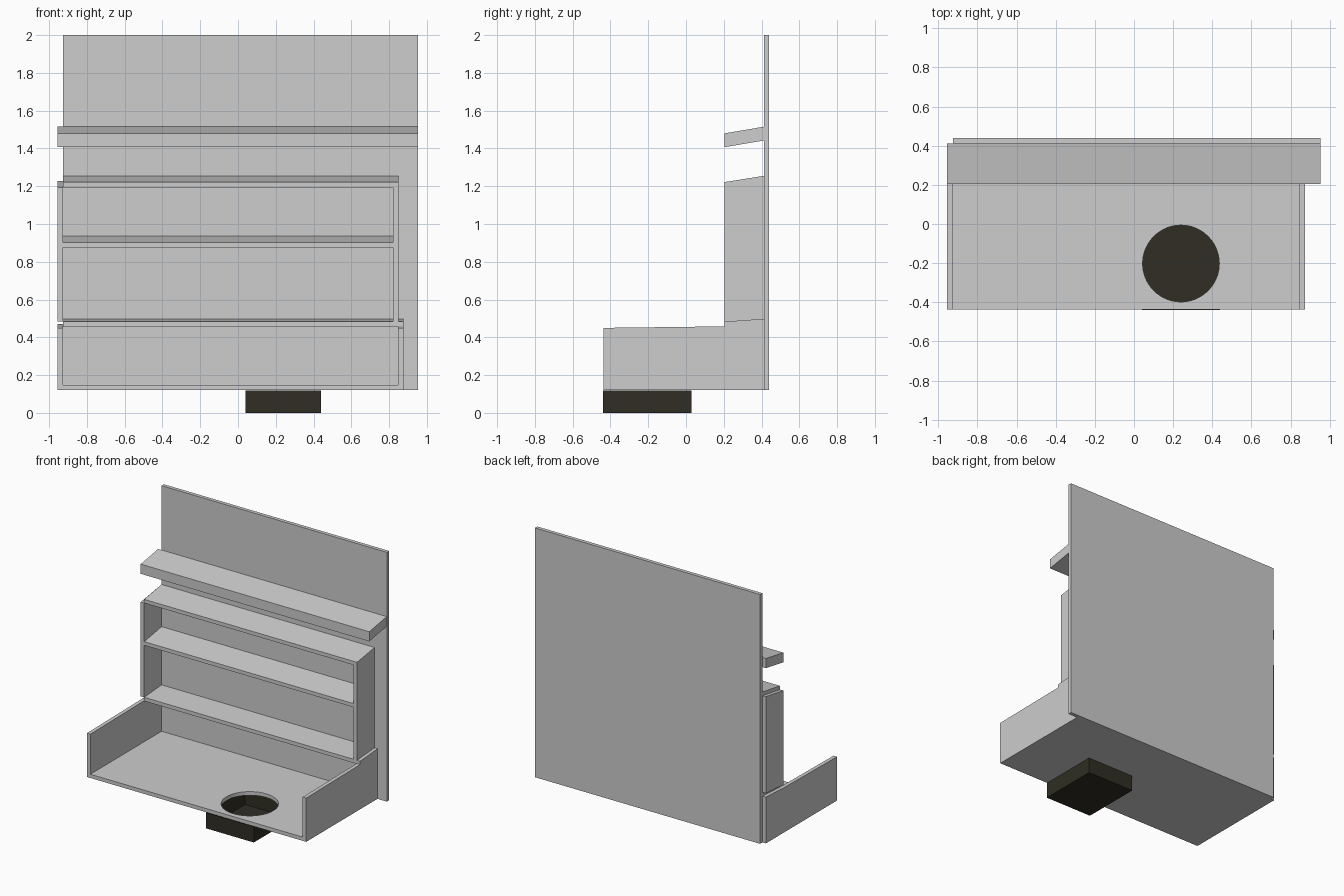
import bpy, bmesh

if "Cube" in bpy.data.objects:
    bpy.data.objects.remove(bpy.data.objects["Cube"])

def material(name, rgb):
    m = bpy.data.materials.new(name)
    m.diffuse_color = (*rgb, 1)
    m.use_nodes = True
    m.node_tree.nodes["Principled BSDF"].inputs["Base Color"].default_value = m.diffuse_color
    return m

GREY = material("light grey", (0.61, 0.61, 0.61))
DARK = material("dark olive", (0.029, 0.027, 0.017))

def finish(name, bm, mat):
    bmesh.ops.recalc_face_normals(bm, faces=bm.faces)
    me = bpy.data.meshes.new(name)
    bm.to_mesh(me)
    bm.free()
    me.materials.append(mat)
    ob = bpy.data.objects.new(name, me)
    bpy.context.collection.objects.link(ob)
    return ob

def board(name, x0, x1, profile, mat=GREY):
    """Extrude a (y, z) side profile from x0 to x1."""
    bm = bmesh.new()
    face = bm.faces.new([bm.verts.new((x0, y, z)) for y, z in profile])
    ext = bmesh.ops.extrude_face_region(bm, geom=[face])
    moved = [v for v in ext["geom"] if isinstance(v, bmesh.types.BMVert)]
    bmesh.ops.translate(bm, verts=moved, vec=(x1 - x0, 0, 0))
    return finish(name, bm, mat)

def box(name, x0, x1, y0, y1, z0, z1, mat=GREY):
    return board(name, x0, x1, [(y0, z0), (y1, z0), (y1, z1), (y0, z1)], mat)

FRONT, MID, BACK = -0.437, 0.205, 0.412   # depth lines
T = 0.028                                 # board thickness

def shelf(name, x0, x1, top_front, top_back, t=T):
    return board(name, x0, x1, [(MID, top_front - t), (BACK, top_back - t),
                                (BACK, top_back), (MID, top_front)])

# Back panel
box("back_panel", -0.926, 0.953, BACK, 0.44, 0.12, 2.0)

# Sloping shelves
shelf("upper_shelf", -0.955, 0.952, 1.48, 1.515, 0.073)
shelf("rack_top", -0.927, 0.85, 1.222, 1.255)
shelf("rack_middle_shelf", -0.927, 0.82, 0.903, 0.937)
shelf("rack_bottom_shelf", -0.927, 0.875, 0.483, 0.498)

# Rack and counter side panels
for side, rx, cx in (("left", -0.955, -0.955), ("right", 0.821, 0.846)):
    board("rack_side_" + side, rx, rx + T + 0.001,
          [(MID, 0.483), (BACK, 0.498), (BACK, 1.227), (MID, 1.194)])
    board("counter_side_" + side, cx, cx + T + 0.001,
          [(FRONT, 0.12), (BACK, 0.12), (BACK, 0.47), (MID, 0.458), (FRONT, 0.45)])

# Counter floor with a round basin opening
floor = box("counter_floor", -0.927, 0.846, FRONT, BACK, 0.12, 0.148)
bpy.ops.mesh.primitive_cylinder_add(vertices=64, radius=0.196, depth=0.2,
                                    location=(0.24, -0.202, 0.135))
cutter = bpy.context.object
cutter.name = "basin_cutter"
cutter.hide_render = True
cutter.hide_set(True)
cut = floor.modifiers.new("basin_hole", 'BOOLEAN')
cut.operation = 'DIFFERENCE'
cut.solver = 'EXACT'
cut.object = cutter

# Open rectangular basin below the counter
basin = box("basin", 0.04, 0.44, -0.44, 0.028, 0.0, 0.119, DARK)
bm = bmesh.new()
bm.from_mesh(basin.data)
top = [f for f in bm.faces if f.normal.z > 0.9]
bmesh.ops.delete(bm, geom=top, context='FACES_ONLY')
bm.to_mesh(basin.data)
bm.free()
wall = basin.modifiers.new("wall", 'SOLIDIFY')
wall.thickness = 0.004
wall.offset = -1
